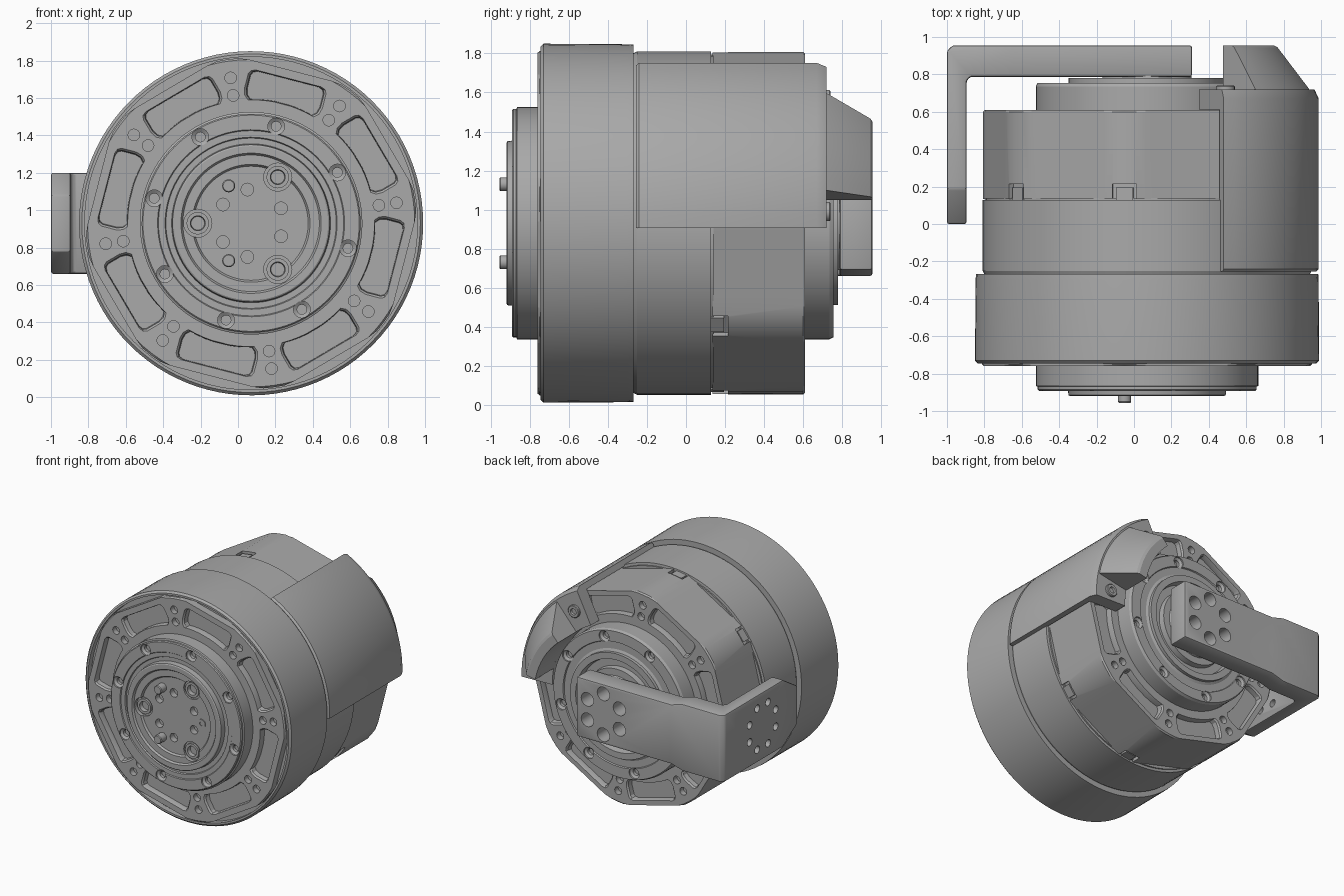
import bpy, bmesh
from math import sin, cos, radians, pi
from mathutils import Vector

if "Cube" in bpy.data.objects:
    bpy.data.objects.remove(bpy.data.objects["Cube"])

CX, CZ = 0.07, 0.93      # main axis, running along y
PHASE = 30.5             # direction of the first flat
FLATS = [PHASE + 45 * k for k in range(8)]
CORNERS = [a - 22.5 for a in FLATS]

grey = bpy.data.materials.new("machined_grey")
grey.use_nodes = True
grey.diffuse_color = (0.4, 0.4, 0.4, 1)
grey.node_tree.nodes["Principled BSDF"].inputs["Base Color"].default_value = (0.4, 0.4, 0.4, 1)
made = []


def mesh(name, parts, loop=False):
    """Object made of lofted solids, each one a list of rings of points."""
    bm = bmesh.new()
    for rings in parts:
        vs = [[bm.verts.new(p) for p in r] for r in rings]
        pairs = list(zip(vs, vs[1:])) + ([(vs[-1], vs[0])] if loop else [])
        for a, b in pairs:
            for i in range(len(a)):
                j = (i + 1) % len(a)
                bm.faces.new((a[i], a[j], b[j], b[i]))
        if not loop:
            bm.faces.new(vs[0])
            bm.faces.new(vs[-1])
    bmesh.ops.recalc_face_normals(bm, faces=bm.faces)
    me = bpy.data.meshes.new(name)
    bm.to_mesh(me)
    bm.free()
    me.materials.append(grey)
    ob = bpy.data.objects.new(name, me)
    bpy.context.collection.objects.link(ob)
    made.append(ob)
    return ob


def polar(r, deg, y):
    return Vector((CX + r * cos(radians(deg)), y, CZ + r * sin(radians(deg))))


def local(u, v, deg, y):
    """u outward along a direction, v across it."""
    c, s = cos(radians(deg)), sin(radians(deg))
    return Vector((CX + u * c - v * s, y, CZ + u * s + v * c))


def circle(r, y, flat=None, n=96):
    pts = []
    for k in range(n):
        d = 360 * k / n
        off = radians((d + 22.5) % 45 - 22.5)
        pts.append(polar(min(r, flat / cos(off)) if flat else r, d + PHASE, y))
    return pts


def lathe(profile, flat=None):
    return [circle(r, y, flat) for r, y in profile]


def drill(at, steps, n=16, axis="y"):
    """Small turned solid: steps are (radius, position along axis)."""
    rings = []
    for r, t in steps:
        ring = []
        for k in range(n):
            a, b = r * cos(2 * pi * k / n), r * sin(2 * pi * k / n)
            ring.append((at[0] + a, t, at[1] + b) if axis == "y" else (t, at[0] + a, at[1] + b))
        rings.append(ring)
    return rings


def at(r, deg):
    p = polar(r, deg, 0)
    return p.x, p.z


def apply(ob, mod):
    bpy.context.view_layer.objects.active = ob
    bpy.ops.object.modifier_apply(modifier=mod.name)


def cut(ob, parts):
    tool = mesh("cutter", parts)
    tool.hide_render = True
    mod = ob.modifiers.new("cut", "BOOLEAN")
    mod.operation, mod.solver, mod.object = "DIFFERENCE", "EXACT", tool
    apply(ob, mod)
    made.remove(tool)
    bpy.data.objects.remove(tool)


def face_cuts(y, s):
    """Pockets and paired holes on an end face; s points outward along y."""
    half = [(0.66 * cos(radians(a)), 0.66 * sin(radians(a))) for a in (4, 8, 12, 16)]
    half += [(0.655, 0.205), (0.69, 0.215), (0.77, 0.215), (0.79, 0.205), (0.80, 0.18)]
    outline = half + [(u, -v) for u, v in reversed(half)]
    parts = []
    for a in FLATS:
        rings = []
        for k, depth in ((1, -0.03), (1, 0), (0.95, 0.012), (0.93, 0.05)):
            rings.append([local(0.73 + (u - 0.73) * k, v * k, a, y - s * depth) for u, v in outline])
        parts.append(rings)
    for a in CORNERS:
        parts += [drill(at(r, a), [(0.031, y + s * 0.03), (0.031, y - s * 0.045)]) for r in (0.69, 0.785)]
    return parts


def countersinks(y, s):
    return [drill(at(0.535, a), [(0.045, y + s * 0.02), (0.045, y - s * 0.012),
                                 (0.026, y - s * 0.025), (0.026, y - s * 0.05)]) for a in FLATS]


# Front ring and its pocketed plate
mesh("front_ring", [lathe([(0.905, -0.745), (0.92, -0.73), (0.917, -0.30), (0.915, -0.268),
                           (0.3, -0.268), (0.3, -0.70), (0.89, -0.70), (0.89, -0.745)])], loop=True)
plate = mesh("front_plate", [lathe([(0.885, -0.69), (0.885, -0.75), (0.875, -0.76)], 0.845)])
cut(plate, face_cuts(-0.76, -1))

# Middle body, seam and rear body with flats
mesh("middle_body", [lathe([(0.865, -0.28), (0.88, -0.25), (0.88, 0.127), (0.86, 0.129), (0.86, 0.14)])])
rear = mesh("rear_body", [lathe([(0.88, 0.135), (0.88, 0.60), (0.87, 0.61)], 0.837)])


def block(a, u0, u1, w, y0, y1):
    return [[local(u, v, a, y) for u, v in ((u0, -w), (u1, -w), (u1, w), (u0, w))] for y in (y0, y1)]


cut(rear, face_cuts(0.61, 1) + [block(a, 0.845, 0.95, 0.065, 0.10, 0.215) for a in CORNERS])
mesh("latch_teeth", [block(a, 0.80, 0.868, 0.045, 0.12, 0.195) for a in CORNERS])

# Front hub
hub = mesh("front_hub", [lathe([(0.595, -0.70), (0.595, -0.865), (0.585, -0.87), (0.585, -0.885), (0.578, -0.892),
                                (0.50, -0.892), (0.495, -0.885), (0.46, -0.885), (0.455, -0.875), (0.425, -0.875),
                                (0.42, -0.915), (0.412, -0.92), (0.375, -0.92), (0.365, -0.905), (0.315, -0.905),
                                (0.305, -0.89), (0.1, -0.89)])])
bolt_spots = [at(0.285, a) for a in (60, 180, 300)]
small = [(0.05, 1.11), (-0.08, 1.03), (-0.08, 0.83), (0.05, 0.75), (0.23, 1.01), (0.23, 0.86)]
cut(hub, countersinks(-0.892, -1)
    + [drill(p, [(0.075, -0.95), (0.075, -0.875), (0.045, -0.875), (0.045, -0.82)], 24) for p in bolt_spots]
    + [drill(p, [(0.034, -0.95), (0.034, -0.84)]) for p in small])
mesh("bolt_collars", [drill(p, [(0.06, -0.86), (0.06, -0.892), (0.04, -0.892), (0.035, -0.85)], 24)
                      for p in bolt_spots])
mesh("locating_pins", [drill((-0.05, z), [(0.035, -0.87), (0.035, -0.95), (0.03, -0.957)]) for z in (0.73, 1.13)])
mesh("index_screw", [drill((0.30, CZ), [(0.035, -0.88), (0.035, -0.897), (0.015, -0.897), (0.015, -0.892)])])

# Rear hub
back_hub = mesh("rear_hub", [lathe([(0.595, 0.58), (0.595, 0.735), (0.585, 0.755), (0.50, 0.755), (0.495, 0.745),
                                    (0.44, 0.745), (0.42, 0.755), (0.42, 0.78), (0.37, 0.78), (0.36, 0.73),
                                    (0.30, 0.73), (0.295, 0.775), (0.24, 0.775), (0.235, 0.795), (0.1, 0.795)])])
cut(back_hub, countersinks(0.755, 1))

# Side cover with rear hood and screws
SWEEP = [-1.5 + 65 * k / 16 for k in range(17)]
SHELL = [(0.905, -0.255), (0.918, -0.24), (0.918, 0.67), (0.895, 0.72), (0.62, 0.72),
         (0.62, 0.613), (0.87, 0.613), (0.87, -0.255)]
mesh("side_cover", [[[polar(r, a, y) for r, y in SHELL] for a in SWEEP]])
HOOD = [(0.89, 0.70), (0.88, 0.725), (0.71, 0.945), (0.69, 0.955), (0.62, 0.955), (0.62, 0.70)]
mesh("cover_hood", [[[polar(r, 11 + 38 * k / 10, y) for r, y in HOOD] for k in range(11)]])
mesh("cover_screws", [drill(at(0.76, a), [(0.05, 0.70), (0.05, 0.735), (0.045, 0.74), (0.025, 0.74), (0.022, 0.725)], 18)
                      for a in (4.5, 56.5)])

# L-shaped output arm, with narrowed hub end and tapered leg
LOW, HIGH = 0.66, 1.20
ELL = [(-1, 0), (-0.895, 0), (-0.895, 0.765), (-0.875, 0.787), (0.31, 0.787), (0.31, 0.955), (-0.97, 0.955), (-1, 0.925)]
arm = mesh("output_arm", [[[(x, y, z) for x, y in ELL] for z in (LOW, HIGH)]])
trims = []
for s in (-1, 1):
    def edge(d):
        return CZ + s * (0.27 + d)
    leg = [(-0.05, -0.15), (0.19, 0.001), (0.19, 0.1), (-0.05, 0.1)]
    trims.append([[(x, y, edge(d)) for y, d in leg] for x in (-1.1, -0.85)])
    neck = [(-0.64, 0.001), (-0.53, -0.03), (0.4, -0.03), (0.4, 0.1), (-0.64, 0.1)]
    trims.append([[(x, y, edge(d)) for x, d in neck] for y in (0.7, 1.05)])
cut(arm, trims)
bev = arm.modifiers.new("bevel", "BEVEL")
bev.width, bev.segments, bev.limit_method = 0.012, 2, "ANGLE"
apply(arm, bev)
holes = [drill(at(0.165, 30 + 60 * k), [(0.055, 0.7), (0.055, 1.05)], 20) for k in range(6)]
for k in range(8):
    t = pi / 8 + k * pi / 4
    holes.append(drill((0.45 + 0.18 * cos(t), CZ + 0.18 * sin(t)), [(0.03, -1.1), (0.03, -0.85)], axis="x"))
cut(arm, holes)

# Smooth the curved surfaces, keep edges sharp
bpy.ops.object.select_all(action="DESELECT")
for ob in made:
    ob.select_set(True)
bpy.context.view_layer.objects.active = made[0]
bpy.ops.object.shade_smooth_by_angle(angle=radians(25))
